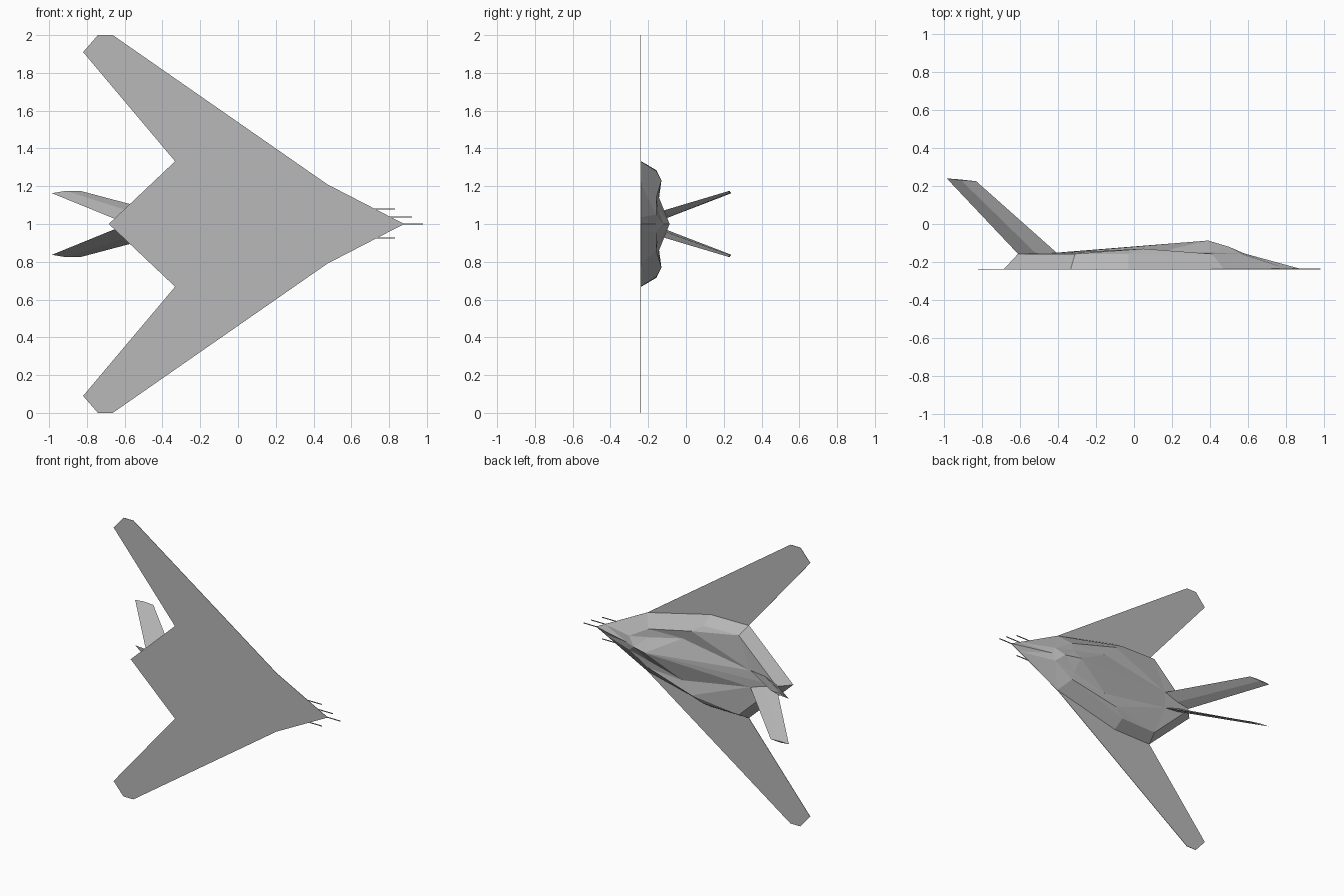
import bpy, bmesh
from mathutils import Vector

if "Cube" in bpy.data.objects:
    bpy.data.objects.remove(bpy.data.objects["Cube"])

BELLY = -0.24      # the belly faces -y, the span runs along z
MID = 1.0          # height of the centre line

grey = bpy.data.materials.new("matte grey")
grey.diffuse_color = (0.48, 0.48, 0.48, 1)
grey.use_nodes = True
grey.node_tree.nodes["Principled BSDF"].inputs["Base Color"].default_value = grey.diffuse_color


def finish(bm, name):
    """Weld, orient and link a mesh."""
    bmesh.ops.remove_doubles(bm, verts=bm.verts, dist=0.0005)
    bmesh.ops.recalc_face_normals(bm, faces=bm.faces)
    mesh = bpy.data.meshes.new(name)
    bm.to_mesh(mesh)
    bm.free()
    mesh.materials.append(grey)
    obj = bpy.data.objects.new(name, mesh)
    bpy.context.collection.objects.link(obj)
    return obj


def both_sides(points, faces, name):
    """Points are (x, span, height); faces are built on both sides."""
    bm = bmesh.new()
    for side in (1, -1):
        v = {k: bm.verts.new((x, y, MID + side * s)) for k, (x, s, y) in points.items()}
        for f in faces:
            keys = f.split()
            bm.faces.new([v[k] for k in (keys if side == 1 else keys[::-1])])
    return finish(bm, name)


# Flat wing and belly plate
half = [(0.88, 0), (0.81, 0.036), (0.473, 0.21), (-0.663, 1.0), (-0.742, 1.0),
        (-0.82, 0.91), (-0.333, 0.332), (-0.684, 0)]
outline = half + [(x, -s) for x, s in half[-2:0:-1]]
bm = bmesh.new()
plate = bm.faces.new([bm.verts.new((x, BELLY, MID + s)) for x, s in outline])
ext = bmesh.ops.extrude_face_region(bm, geom=[plate])
bmesh.ops.translate(bm, vec=(0, 0.003, 0),
                    verts=[g for g in ext["geom"] if isinstance(g, bmesh.types.BMVert)])
finish(bm, "wing_plate")

# Faceted fuselage
b = BELLY + 0.003
body = {
    # base edge
    "nose": (0.88, 0, b), "cheek": (0.81, 0.036, b), "break": (0.473, 0.21, b),
    "side": (-0.03, 0.33, b), "notch": (-0.333, 0.332, b), "tail": (-0.684, 0, b),
    # shoulder edge
    "brow": (0.58, 0, -0.155), "brow_s": (0.56, 0.05, -0.157), "sh_f": (0.41, 0.14, -0.157),
    "sh_m": (-0.03, 0.28, -0.157), "sh_r": (-0.31, 0.285, -0.157), "sh_t": (-0.61, 0, -0.157),
    # canopy, intake hump and spine
    "screen": (0.50, 0, -0.12), "peak": (0.39, 0, -0.087), "sill": (0.40, 0.085, -0.15),
    "hump": (0.05, 0.23, -0.13), "valley": (0.13, 0.15, -0.147),
    "spine": (-0.40, 0, -0.15), "fin_foot": (-0.40, 0.06, -0.153),
}
both_sides(body, [
    "nose cheek brow", "cheek brow_s brow", "cheek break brow_s", "break sh_f brow_s",
    "break side sh_m sh_f", "side notch sh_r sh_m", "notch tail sh_t sh_r",
    "brow brow_s screen", "screen brow_s sill", "screen sill peak", "brow_s sh_f sill",
    "sh_f valley sill", "sh_f hump valley", "sh_f sh_m hump", "sh_m sh_r hump",
    "hump sh_r fin_foot", "hump fin_foot valley", "sill valley peak",
    "peak valley fin_foot", "peak fin_foot spine", "fin_foot sh_r sh_t",
    "fin_foot sh_t spine",
], "fuselage")

# Canted tail fins with a diamond section
t = 0.011
fin = {
    "r0": (-0.40, 0.06, -0.157), "r1": (-0.61, 0.01, -0.157),
    "ro": (-0.51, 0.036 + t, -0.160), "ri": (-0.51, 0.036 - t, -0.154),
    "t0": (-0.83, 0.174, 0.225), "t1": (-0.985, 0.163, 0.24),
    "to": (-0.91, 0.170 + t / 2, 0.230), "ti": (-0.91, 0.170 - t / 2, 0.234),
}
both_sides(fin, ["r0 ro to t0", "ro r1 t1 to", "r1 ri ti t1", "ri r0 t0 ti",
                 "t0 to t1 ti", "r0 ri r1 ro"], "tail_fins")

# Nose probes
for i, (x0, x1, s) in enumerate([(0.86, 0.98, 0), (0.80, 0.92, 0.037),
                                 (0.72, 0.83, 0.08), (0.72, 0.83, -0.075)]):
    bm = bmesh.new()
    bmesh.ops.create_cube(bm, size=1)
    for v in bm.verts:
        v.co = Vector(((x0 + x1) / 2 + v.co.x * (x1 - x0),
                       BELLY + 0.003 + v.co.y * 0.005, MID + s + v.co.z * 0.005))
    finish(bm, f"nose_probe_{i + 1}")
